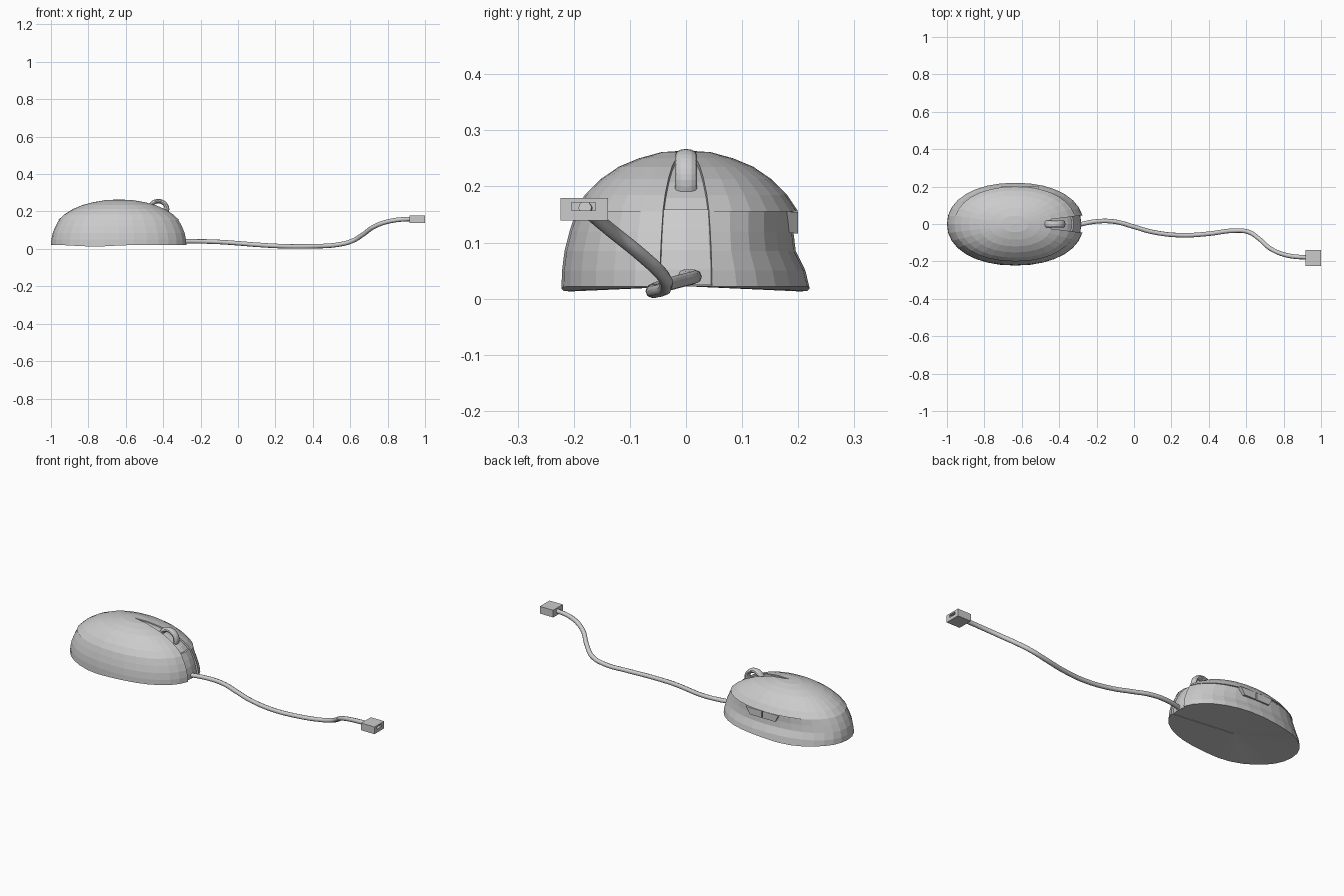
import bpy, bmesh, math
from mathutils import Vector

if "Cube" in bpy.data.objects:
    bpy.data.objects.remove(bpy.data.objects["Cube"])

GREY = bpy.data.materials.new("plain_grey")
GREY.diffuse_color = (0.6, 0.6, 0.6, 1)
GREY.use_nodes = True
GREY.node_tree.nodes["Principled BSDF"].inputs["Base Color"].default_value = GREY.diffuse_color
CX, SEG = -0.635, 32


def finish(name, bm):
    bmesh.ops.recalc_face_normals(bm, faces=bm.faces)
    me = bpy.data.meshes.new(name)
    bm.to_mesh(me)
    bm.free()
    me.materials.append(GREY)
    ob = bpy.data.objects.new(name, me)
    bpy.context.collection.objects.link(ob)
    return ob


def egg(name, a, b, rings, thumb=0.0):
    """Closed stack of rounded oval rings (z, scale), fanned at both ends."""
    bm = bmesh.new()
    loops = []
    for z, s in rings:
        loop = []
        for i in range(SEG):
            t = 2 * math.pi * i / SEG
            c, d = math.cos(t), math.sin(t)
            p = 2 / 2.15
            x = CX + a * s * math.copysign(abs(c) ** p, c)
            y = b * s * math.copysign(abs(d) ** p, d)
            zz = z
            if thumb and y > 0:      # hollow for the thumb
                y -= thumb * d * math.exp(-((z - 0.095) / 0.045) ** 2)
            if thumb and z < 0.03:   # slightly dipped base edge
                zz -= 0.01 * abs(d) * math.exp(-((x + 0.78) / 0.15) ** 2)
            loop.append(bm.verts.new((x, y, zz)))
        loops.append(loop)
    for lo, hi in zip(loops, loops[1:]):
        for i in range(SEG):
            j = (i + 1) % SEG
            bm.faces.new((lo[i], lo[j], hi[j], hi[i]))
    for loop, z in ((loops[0], rings[0][0]), (loops[-1], rings[-1][0] + 0.003)):
        v = bm.verts.new((CX, 0, z))
        for i in range(SEG):
            bm.faces.new((loop[i], loop[(i + 1) % SEG], v))
    return finish(name, bm)


def prism(name, pts, offset):
    """Polygon pushed along an offset vector."""
    bm = bmesh.new()
    off = Vector(offset)
    lo = [bm.verts.new(p) for p in pts]
    hi = [bm.verts.new(Vector(p) + off) for p in pts]
    bm.faces.new(lo)
    bm.faces.new(hi)
    for i in range(len(pts)):
        j = (i + 1) % len(pts)
        bm.faces.new((lo[i], lo[j], hi[j], hi[i]))
    return finish(name, bm)


def box(name, lo, hi):
    (x0, y0, z0), (x1, y1, z1) = lo, hi
    return prism(name, [(x0, y0, z0), (x1, y0, z0), (x1, y1, z0), (x0, y1, z0)], (0, 0, z1 - z0))


def cut(ob, cutter):
    m = ob.modifiers.new("cut", 'BOOLEAN')
    m.operation, m.solver, m.object = 'DIFFERENCE', 'EXACT', cutter
    cutter.hide_render = True
    bpy.context.view_layer.update()
    deps = bpy.context.evaluated_depsgraph_get()
    me = bpy.data.meshes.new_from_object(ob.evaluated_get(deps))
    ob.modifiers.clear()
    ob.data = me


# Body: lower skirt, domed top cover and a slightly smaller core in the groove
LOWER = [(0.022, 1), (0.05, 0.995), (0.085, 0.975), (0.12, 0.935), (0.157, 0.88)]
DOME = [(0.155, 1), (0.185, 0.9), (0.213, 0.76), (0.235, 0.6), (0.25, 0.42), (0.261, 0.22)]
lower = egg("lower_body", 0.365, 0.222, LOWER, 0.022)
cover = egg("top_cover", 0.325, 0.2, DOME)
egg("inner_lower", 0.365 * 0.97, 0.222 * 0.95, [(z + 0.002, s) for z, s in LOWER], 0.022)
egg("inner_dome", 0.325 * 0.965, 0.2 * 0.965, [(z - 0.006, s) for z, s in DOME])

# Wedge groove between the two main buttons
wedge = prism("wedge_cutter", [(-0.64, 0, -0.1), (-0.2, -0.056, -0.1), (-0.2, 0.056, -0.1)], (0, 0, 0.6))
cut(lower, wedge)
cut(cover, wedge)
bpy.data.objects.remove(wedge)

# Scroll wheel: open ring with a wide tread
bpy.ops.mesh.primitive_torus_add(major_radius=0.044, minor_radius=0.012,
                                 major_segments=32, minor_segments=12)
wheel = bpy.context.object
wheel.name = "scroll_wheel"
wheel.scale = (1.05, 1, 1.65)
wheel.rotation_euler = (math.pi / 2, 0, 0)
wheel.location = (-0.426, 0, 0.211)
wheel.data.materials.append(GREY)

# Two thumb buttons
for name, tl, tr, bl, br in (("rear_thumb_button", -0.71, -0.613, -0.69, -0.613),
                             ("front_thumb_button", -0.607, -0.51, -0.607, -0.535)):
    prism(name, [(tl, 0.17, 0.156), (tr, 0.17, 0.156), (br, 0.17, 0.118), (bl, 0.17, 0.118)],
          (0, 0.03, -0.002))

# Cable
PATH = [(-0.32, -0.01, 0.04), (-0.2, 0.014, 0.04), (-0.1, 0.012, 0.037), (0, -0.015, 0.03),
        (0.1, -0.043, 0.022), (0.25, -0.06, 0.014), (0.4, -0.052, 0.014), (0.53, -0.036, 0.022),
        (0.61, -0.042, 0.042), (0.67, -0.08, 0.078), (0.73, -0.132, 0.12),
        (0.82, -0.168, 0.15), (0.96, -0.18, 0.162)]
cu = bpy.data.curves.new("cable", 'CURVE')
cu.dimensions = '3D'
cu.bevel_depth, cu.bevel_resolution, cu.resolution_u = 0.012, 2, 6
cu.use_fill_caps = True
sp = cu.splines.new('BEZIER')
sp.bezier_points.add(len(PATH) - 1)
for bp, p in zip(sp.bezier_points, PATH):
    bp.co = p
    bp.handle_left_type = bp.handle_right_type = 'AUTO'
cu.materials.append(GREY)
bpy.context.collection.objects.link(bpy.data.objects.new("cable", cu))

# Plug with a hollow socket in its end
plug = box("plug", (0.918, -0.224, 0.139), (1.0, -0.139, 0.179))
socket = box("socket_cutter", (0.94, -0.204, 0.157), (1.1, -0.161, 0.171))
cut(plug, socket)
bpy.data.objects.remove(socket)
